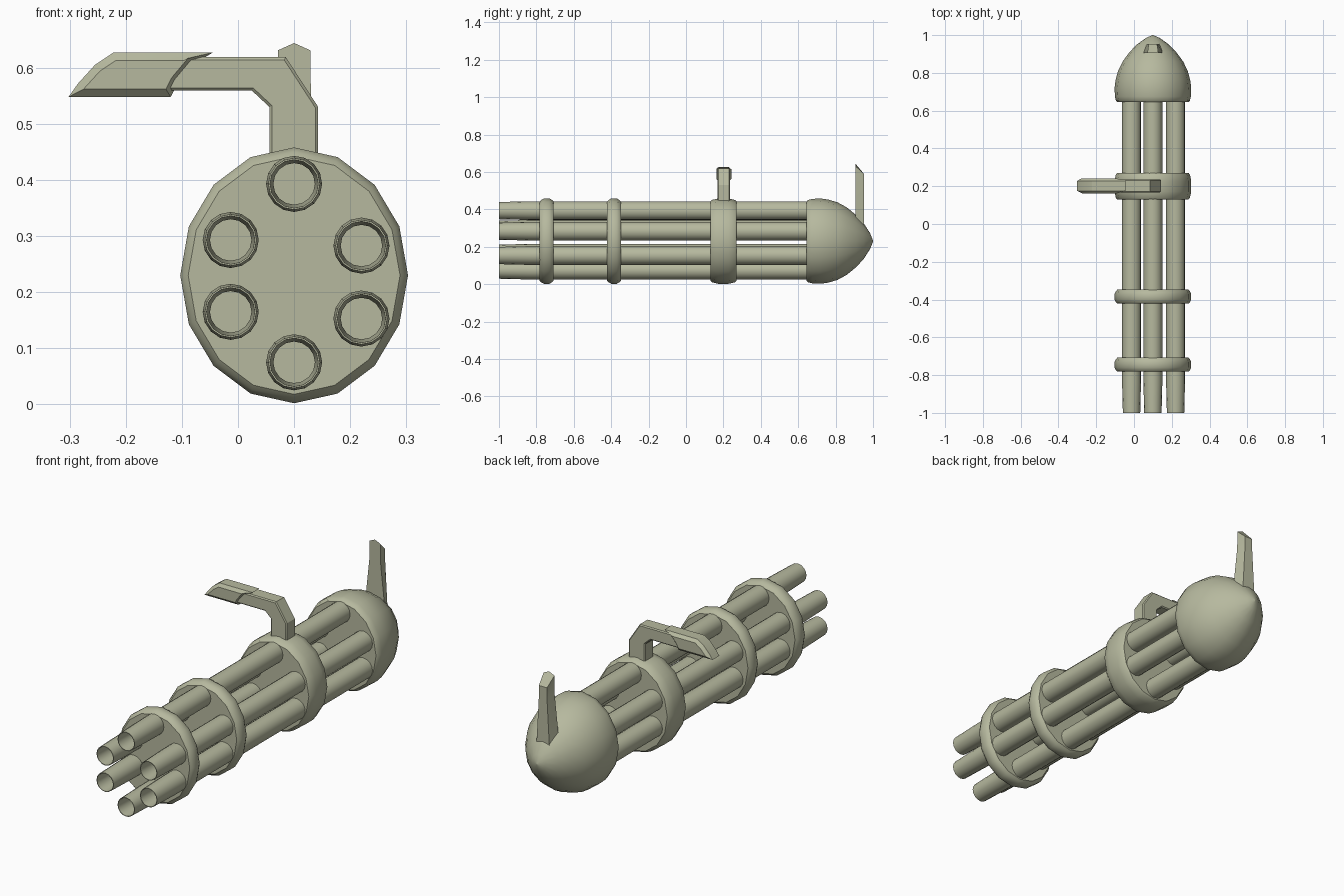
import bpy, bmesh
from math import sin, cos, pi, radians

if "Cube" in bpy.data.objects:
    bpy.data.objects.remove(bpy.data.objects["Cube"])

paint = bpy.data.materials.new("sage_green")
paint.use_nodes = True
SAGE = (0.47, 0.485, 0.345, 1)
paint.diffuse_color = SAGE
paint.node_tree.nodes["Principled BSDF"].inputs["Base Color"].default_value = SAGE

CX, CZ = 0.1, 0.23      # axis of the barrel cluster
RX, RZ = 0.203, 0.228   # slightly tall oval outline


def finish(name, bm, angle=35):
    bmesh.ops.recalc_face_normals(bm, faces=bm.faces)
    mesh = bpy.data.meshes.new(name)
    bm.to_mesh(mesh)
    bm.free()
    mesh.materials.append(paint)
    obj = bpy.data.objects.new(name, mesh)
    bpy.context.collection.objects.link(obj)
    bpy.ops.object.select_all(action="DESELECT")
    obj.select_set(True)
    bpy.context.view_layer.objects.active = obj
    bpy.ops.object.shade_smooth_by_angle(angle=radians(angle))
    return obj


def loft(name, rings, angle=35):
    """Skin a list of equal-sized point rings and cap both ends."""
    bm = bmesh.new()
    loops = [[bm.verts.new(p) for p in ring] for ring in rings]
    n = len(loops[0])
    for a, b in zip(loops, loops[1:]):
        for i in range(n):
            j = (i + 1) % n
            bm.faces.new((a[i], a[j], b[j], b[i]))
    bm.faces.new(loops[0])
    bm.faces.new(loops[-1])
    return finish(name, bm, angle)


def oval(x, y, z, rx, rz, n=16):
    return [(x + rx * sin(2 * pi * i / n), y, z + rz * cos(2 * pi * i / n))
            for i in range(n)]


def lathe(name, profile, x=CX, z=CZ, rx=RX, rz=RZ, angle=35):
    return loft(name, [oval(x, y, z, rx * s, rz * s) for y, s in profile], angle)


def plate(name, outline, y0, y1, bevel):
    """Side outline in x and z, given thickness along y and chamfered."""
    bm = bmesh.new()
    face = bm.faces.new([bm.verts.new((x, y0, z)) for x, z in outline])
    out = bmesh.ops.extrude_face_region(bm, geom=[face])
    for v in out["geom"]:
        if isinstance(v, bmesh.types.BMVert):
            v.co.y = y1
    rims = [e for e in bm.edges if abs(e.verts[0].co.y - e.verts[1].co.y) < 1e-5]
    bmesh.ops.recalc_face_normals(bm, faces=bm.faces)
    bmesh.ops.bevel(bm, geom=rims, offset=bevel, segments=1, affect="EDGES")
    return finish(name, bm, 25)


# Six hollow barrels
spots = [(0.1, 0.393), (0.22, 0.283), (0.22, 0.153),
         (0.1, 0.075), (-0.013, 0.165), (-0.013, 0.293)]
tube = [(0.67, 0.05), (-0.84, 0.05), (-1, 0.046),
        (-1, 0.043), (-0.85, 0.037), (-0.4, 0.037)]
for k, (x, z) in enumerate(spots):
    lathe(f"barrel_{k + 1}", tube, x, z, 1, 1)

# Clamp discs with rounded rims
for name, y, h in (("muzzle_disc", -0.745, 0.037),
                   ("middle_disc", -0.385, 0.037),
                   ("handle_disc", 0.2, 0.07)):
    lathe(name, [(y - h, 0.93), (y - h + 0.008, 0.965), (y - h * 0.4, 1),
                 (y + h * 0.4, 1), (y + h - 0.008, 0.965), (y + h, 0.93)])

# Rear dome, drawn to a soft point
lathe("rear_dome", [(0.645, 0.93), (0.652, 0.965), (0.675, 0.99), (0.72, 1),
                    (0.76, 0.975), (0.81, 0.91), (0.86, 0.79), (0.91, 0.61),
                    (0.95, 0.42), (0.985, 0.18), (1, 0.01)], angle=40)

# Carrying handle: bent bar and a thicker slanted grip
plate("handle_bar", [(0.143, 0.43), (0.143, 0.53), (0.085, 0.619), (-0.15, 0.619),
                     (-0.15, 0.559), (0.025, 0.559), (0.056, 0.53), (0.056, 0.43)],
      0.168, 0.236, 0.005)
plate("handle_grip", [(-0.045, 0.627), (-0.08, 0.606), (-0.106, 0.575),
                      (-0.12, 0.548), (-0.302, 0.548), (-0.285, 0.572),
                      (-0.255, 0.605), (-0.222, 0.627)],
      0.162, 0.242, 0.014)


# Rear sight: a flared blade with a sloping peaked top
def blade_ring(front, back, z_front, peak, z_back):
    return [(CX - front, 0.906, z_front), (CX, 0.906, z_front + peak),
            (CX + front, 0.906, z_front), (CX + back, 0.953, z_back),
            (CX - back, 0.953, z_back)]


loft("rear_sight", [blade_ring(0.058, 0.036, 0.28, 0, 0.28),
                    blade_ring(0.03, 0.022, 0.54, 0, 0.53),
                    blade_ring(0.029, 0.022, 0.631, 0.013, 0.588)], 20)
